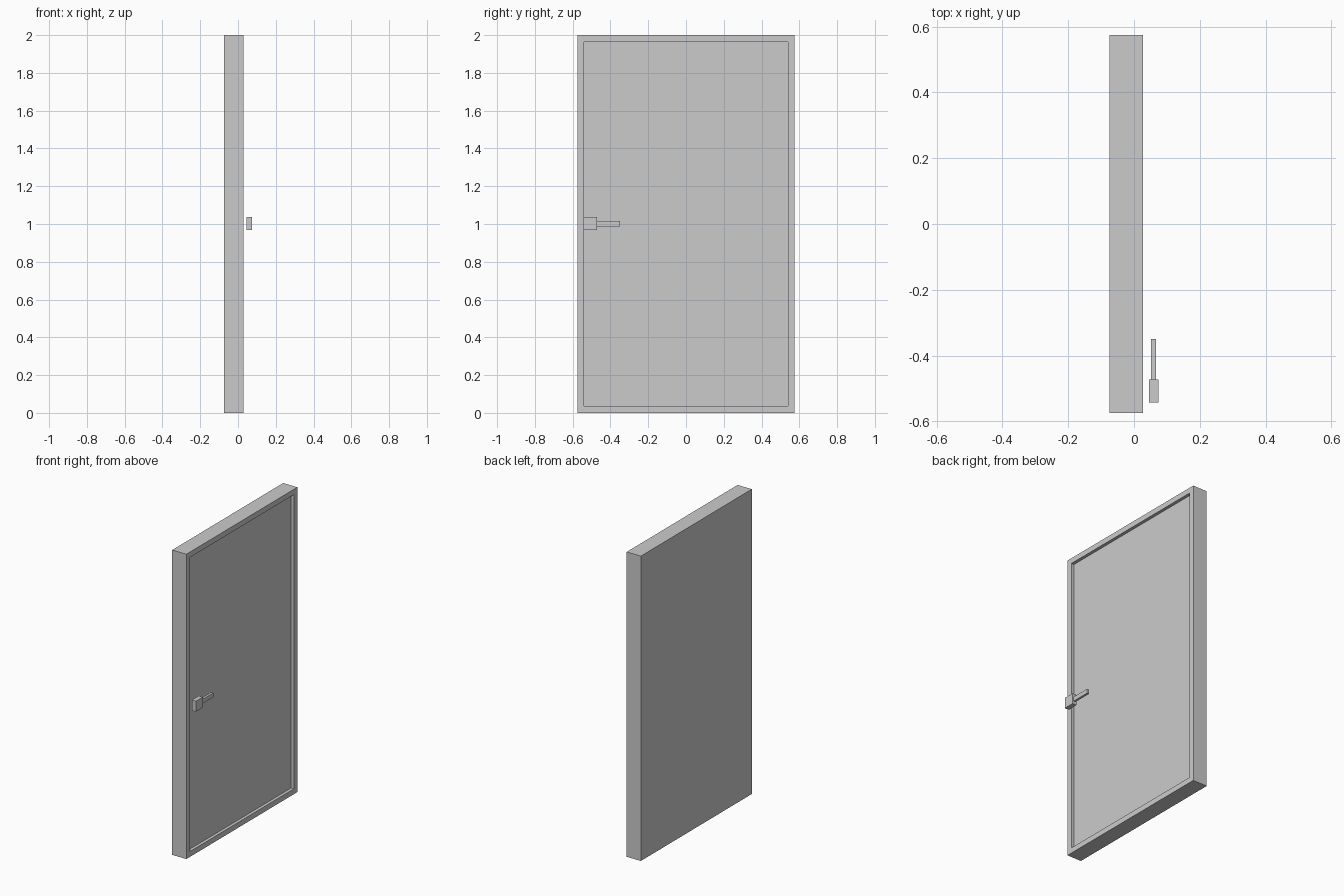
import bpy, bmesh
from mathutils import Vector

if "Cube" in bpy.data.objects:
    bpy.data.objects.remove(bpy.data.objects["Cube"])


def box_bmesh(lo, hi):
    """Box spanning two opposite corners."""
    lo, hi = Vector(lo), Vector(hi)
    bm = bmesh.new()
    bmesh.ops.create_cube(bm, size=1)
    bmesh.ops.scale(bm, vec=hi - lo, verts=bm.verts)
    bmesh.ops.translate(bm, vec=(lo + hi) / 2, verts=bm.verts)
    return bm


def to_object(name, bm):
    bm.normal_update()
    mesh = bpy.data.meshes.new(name)
    bm.to_mesh(mesh)
    bm.free()
    obj = bpy.data.objects.new(name, mesh)
    bpy.context.collection.objects.link(obj)
    return obj


# Door slab: +x face inset to leave the raised border, then sunk into a recess
BORDER, RECESS = 0.05, 0.02
bm = box_bmesh((-0.075, -0.575, 0), (0.028, 0.575, 2))
bm.normal_update()
front = max(bm.faces, key=lambda f: f.normal.x)
bmesh.ops.inset_region(bm, faces=[front], thickness=BORDER)
panel = bmesh.ops.extrude_face_region(bm, geom=[front])["geom"]
bmesh.ops.translate(bm, vec=(-RECESS, 0, 0),
                    verts=[v for v in panel if isinstance(v, bmesh.types.BMVert)])
if front.is_valid:
    bmesh.ops.delete(bm, geom=[front], context='FACES_ONLY')
bmesh.ops.recalc_face_normals(bm, faces=bm.faces)
to_object("door_panel", bm)

# Handle: square block with a thinner lever, standing off the slab
to_object("handle_block", box_bmesh((0.046, -0.543, 0.967), (0.075, -0.472, 1.036)))
to_object("handle_lever", box_bmesh((0.052, -0.472, 0.987), (0.067, -0.35, 1.015)))
